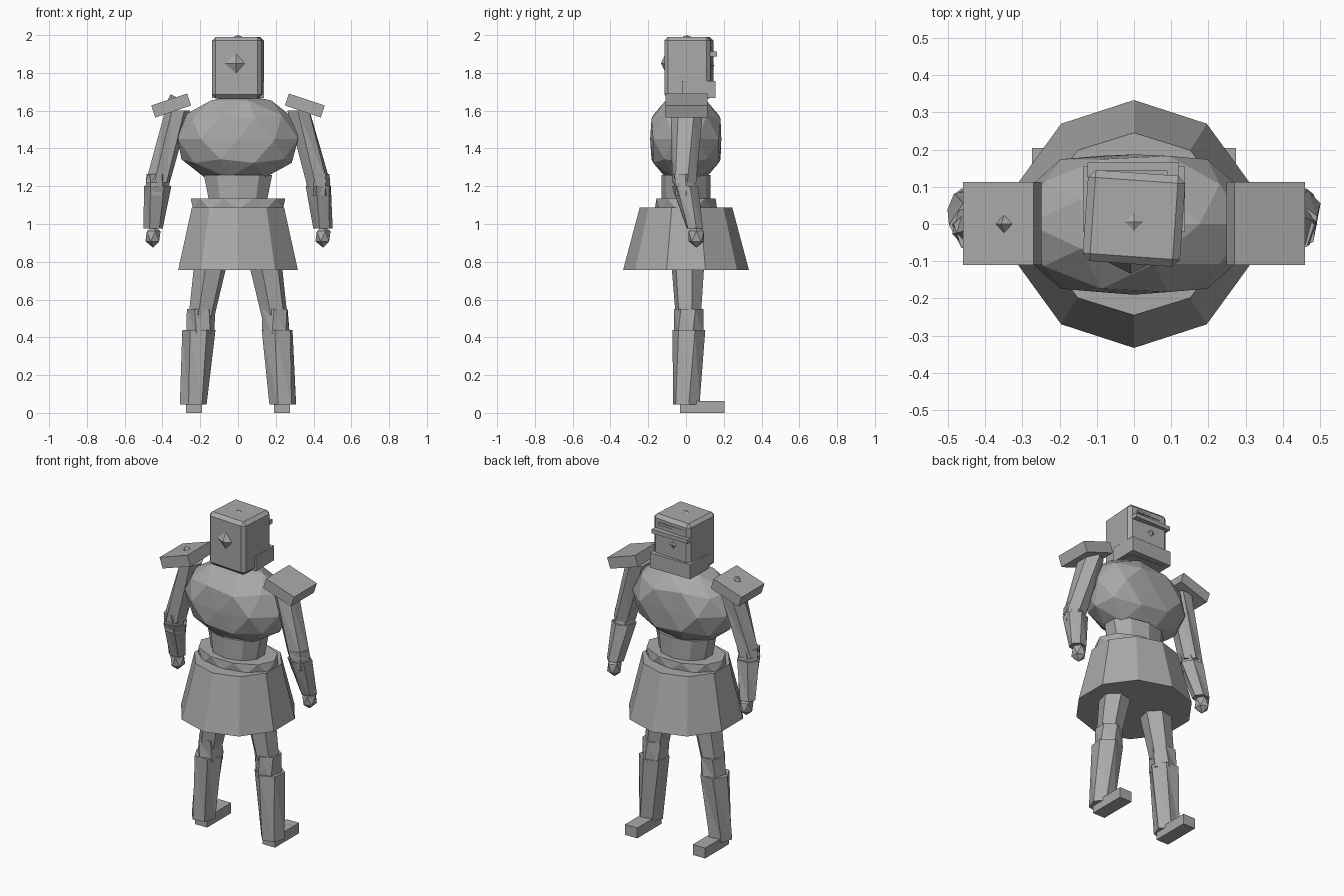
import bpy, bmesh
from math import radians, sin, cos, pi
from mathutils import Matrix, Vector

if "Cube" in bpy.data.objects:
    bpy.data.objects.remove(bpy.data.objects["Cube"], do_unlink=True)

grey = bpy.data.materials.new("plain_grey")
GREY = (0.4, 0.4, 0.4, 1)
grey.diffuse_color = GREY
grey.use_nodes = True
grey.node_tree.nodes["Principled BSDF"].inputs["Base Color"].default_value = GREY


def finish(name, bm):
    bmesh.ops.recalc_face_normals(bm, faces=bm.faces)
    mesh = bpy.data.meshes.new(name)
    bm.to_mesh(mesh)
    bm.free()
    mesh.materials.append(grey)
    obj = bpy.data.objects.new(name, mesh)
    bpy.context.collection.objects.link(obj)
    return obj


def place(loc, size=(1, 1, 1), axis="Z", angle=0):
    return (Matrix.Translation(loc) @ Matrix.Rotation(radians(angle), 4, axis)
            @ Matrix.Diagonal((*size, 1)))


def box(name, loc, size, axis="Z", angle=0, bevel=0):
    bm = bmesh.new()
    bmesh.ops.create_cube(bm, size=1, matrix=place(loc, size, axis, angle))
    if bevel:
        bmesh.ops.bevel(bm, geom=bm.edges[:], offset=bevel, segments=1, affect="EDGES")
    return finish(name, bm)


def ball(name, loc, size, level):
    bm = bmesh.new()
    bmesh.ops.create_icosphere(bm, subdivisions=level, radius=1, matrix=place(loc, size))
    return finish(name, bm)


def loft(name, rings, sides=6, turn=0.0, twist=0.0):
    """Closed faceted prism through rings of (x, y, z, radius_x, radius_y)."""
    bm = bmesh.new()
    loops = []
    for i, (x, y, z, rx, ry) in enumerate(rings):
        angles = [2 * pi * k / sides + radians(turn + i * twist) for k in range(sides)]
        loops.append([bm.verts.new((x + rx * cos(a), y + ry * sin(a), z)) for a in angles])
    for a, b in zip(loops, loops[1:]):
        for k in range(sides):
            n = (k + 1) % sides
            if twist:
                bm.faces.new((a[k], a[n], b[k]))
                bm.faces.new((a[n], b[n], b[k]))
            else:
                bm.faces.new((a[k], a[n], b[n], b[k]))
    bm.faces.new(loops[0])
    bm.faces.new(loops[-1])
    return finish(name, bm)


def spike(name, base, direction, radius, height):
    bm = bmesh.new()
    turn = Vector(direction).to_track_quat("Z", "Y").to_matrix().to_4x4()
    bmesh.ops.create_cone(bm, cap_ends=True, segments=4, radius1=radius, radius2=0,
                          depth=height, matrix=Matrix.Translation(base) @ turn)
    return finish(name, bm)


# Torso: faceted ball flattened at chest and back
chest = ball("chest", (0, 0, 1.45), (0.335, 0.215, 0.24), 2)
for v in chest.data.vertices:
    v.co.y = max(-0.19, min(0.187, v.co.y))
loft("waist", [(0, 0, 1.07, 0.15, 0.13), (0, 0, 1.26, 0.19, 0.13)], 10, 18)

# Belt and flared skirt
loft("belt", [(0, 0, 1.075, 0.25, 0.165), (0, 0, 1.135, 0.25, 0.165)], 10, 18, 18)
loft("skirt", [(0, 0, 0.757, 0.333, 0.333), (0, 0, 1.087, 0.257, 0.245)], 10, 18)

# Head with chin guard, brow and small points
box("head", (0, 0.015, 1.828), (0.262, 0.245, 0.325), angle=-4, bevel=0.02)
box("chin_guard", (0, 0.067, 1.713), (0.275, 0.176, 0.09))
box("brow", (-0.002, 0.145, 1.9), (0.245, 0.04, 0.024))
box("brow_upper", (0, 0.137, 1.945), (0.18, 0.014, 0.014))
spike("nose", (-0.01, 0.135, 1.84), (0, 1, 0), 0.055, 0.03)
spike("head_back_point", (-0.01, -0.118, 1.85), (0, -1, 0), 0.06, 0.03)
spike("head_top_point", (0, 0.005, 1.99), (0, 0, 1), 0.05, 0.02)

# Limbs, one set per side
for side, s in (("left", 1), ("right", -1)):
    t = 12 * s
    box(side + "_shoulder_plate", (0.354 * s, 0.002, 1.627), (0.2, 0.223, 0.067),
        "Y", 18.4 * s)
    loft(side + "_upper_arm", [(0.425 * s, -0.01, 1.22, 0.066, 0.066),
                               (0.32 * s, 0.005, 1.6, 0.066, 0.085)], 6, 15, t)
    loft(side + "_elbow", [(0.43 * s, 0.0, 1.15, 0.062, 0.062),
                           (0.422 * s, -0.015, 1.265, 0.064, 0.062)], 6, 0, t)
    loft(side + "_forearm", [(0.45 * s, 0.047, 0.975, 0.052, 0.046),
                             (0.425 * s, -0.005, 1.2, 0.072, 0.07)], 6, 10, t)
    ball(side + "_hand", (0.45 * s, 0.055, 0.935), (0.045, 0.048, 0.06), 1)
    loft(side + "_thigh", [(0.195 * s, 0.012, 0.5, 0.07, 0.068),
                           (0.15 * s, 0.01, 0.76, 0.088, 0.088),
                           (0.12 * s, 0.01, 1.0, 0.09, 0.09)], 6, 15)
    loft(side + "_knee", [(0.2 * s, 0.015, 0.42, 0.076, 0.08),
                          (0.195 * s, 0.015, 0.55, 0.076, 0.078)], 6, 15, t)
    loft(side + "_shin", [(0.237 * s, 0.002, 0.045, 0.072, 0.074),
                          (0.207 * s, 0.015, 0.44, 0.088, 0.088)], 6, 10, t)
    box(side + "_foot", (0.232 * s, 0.087, 0.032), (0.084, 0.235, 0.064))

spike("shoulder_point", (-0.352, 0.0, 1.672), (-0.32, 0, 0.95), 0.03, 0.03)
